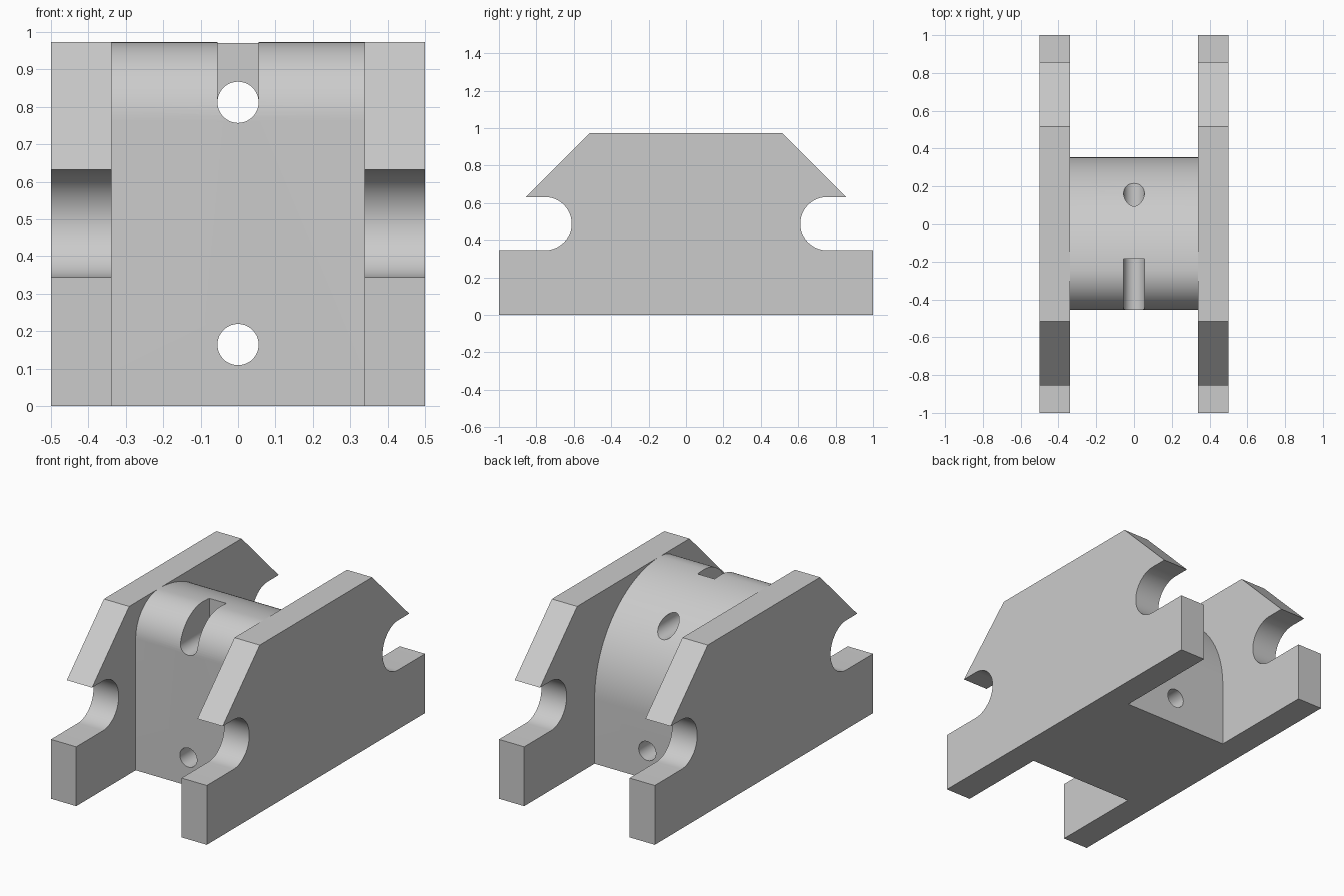
import bpy, bmesh
from math import cos, sin, pi, radians

cube = bpy.data.objects.get("Cube")
if cube:
    bpy.data.objects.remove(cube, do_unlink=True)

HEIGHT = 0.973
grey = bpy.data.materials.new("plain grey")
grey.use_nodes = True
grey.diffuse_color = (0.6, 0.6, 0.6, 1)
grey.node_tree.nodes["Principled BSDF"].inputs["Base Color"].default_value = grey.diffuse_color


def arc(cy, cz, r, start, end, steps):
    """Points on an arc in the side plane, angles in degrees."""
    angles = [radians(start + (end - start) * i / steps) for i in range(steps + 1)]
    return [(cy + r * cos(a), cz + r * sin(a)) for a in angles]


def prism(name, profile, start, end, axis="x"):
    """Extrude a closed outline along x (outline y, z) or along y (outline x, z)."""
    def place(p, t):
        return (t, p[0], p[1]) if axis == "x" else (p[0], t, p[1])
    bm = bmesh.new()
    a = [bm.verts.new(place(p, start)) for p in profile]
    b = [bm.verts.new(place(p, end)) for p in profile]
    bm.faces.new(a)
    bm.faces.new(b[::-1])
    for i in range(len(a)):
        j = (i + 1) % len(a)
        bm.faces.new((a[j], a[i], b[i], b[j]))
    bmesh.ops.recalc_face_normals(bm, faces=bm.faces)
    mesh = bpy.data.meshes.new(name)
    bm.to_mesh(mesh)
    bm.free()
    mesh.materials.append(grey)
    obj = bpy.data.objects.new(name, mesh)
    bpy.context.collection.objects.link(obj)
    return obj


def activate(obj):
    bpy.ops.object.select_all(action="DESELECT")
    obj.select_set(True)
    bpy.context.view_layer.objects.active = obj


def cut(obj, cutter):
    mod = obj.modifiers.new("cut", "BOOLEAN")
    mod.operation = "DIFFERENCE"
    mod.solver = "EXACT"
    mod.object = cutter
    activate(obj)
    bpy.ops.object.modifier_apply(modifier=mod.name)
    bpy.data.objects.remove(cutter, do_unlink=True)


# Side plates: bevelled top corners and a round-ended slot at each end
slot_z, slot_r = 0.488, 0.144
half = [(1, 0), (1, slot_z - slot_r)]
half += arc(0.755, slot_z, slot_r, 270, 90, 32)
half += [(0.855, slot_z + slot_r), (0.515, HEIGHT)]
outline = half + [(-y, z) for y, z in reversed(half)]
parts = [prism("right_side_plate", outline, -0.5, -0.338),
         prism("left_side_plate", outline, 0.338, 0.5)]

# Centre block: small round at the front, large round at the back
crown_y, big_r, small_r = -0.245, 0.6, 0.21
profile = [(crown_y - small_r, 0), (crown_y + big_r, 0)]
profile += arc(crown_y, HEIGHT - big_r, big_r, 0, 90, 40)
profile += arc(crown_y, HEIGHT - small_r, small_r, 90, 180, 24)[1:]
block = prism("centre_block", profile, -0.338, 0.338)
parts.append(block)

# Two through holes, the upper one opened upwards at the front
hole_r, upper_z, lower_z = 0.055, 0.812, 0.164
for z in (upper_z, lower_z):
    cut(block, prism("hole_cutter", arc(0, z, hole_r, 0, 360, 48)[:-1], -0.7, 0.7, "y"))
w = hole_r - 0.0001
cut(block, prism("slot_cutter", [(-w, upper_z), (w, upper_z), (w, 1.2), (-w, 1.2)],
                 -0.7, -0.185, "y"))

for part in parts:
    activate(part)
    bpy.ops.object.shade_smooth_by_angle(angle=radians(30))
